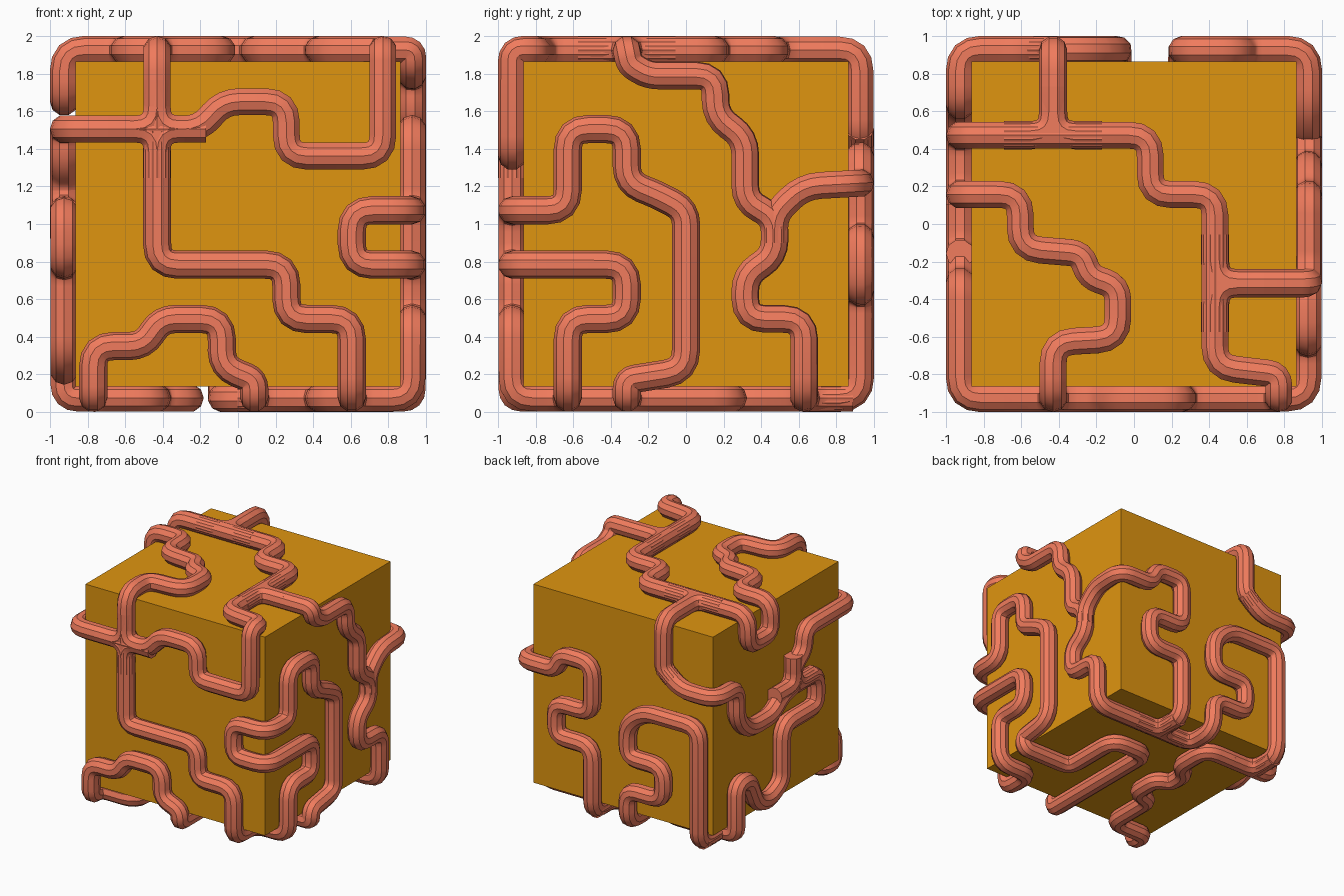
import bpy
from mathutils import Vector
from itertools import combinations

if "Cube" in bpy.data.objects:
    bpy.data.objects.remove(bpy.data.objects["Cube"])

H = 0.865            # half size of the cube
E = 0.925            # distance of pipe centre lines from the cube centre
RAD = 0.075          # pipe radius
LO, HI = 1 - E, 1 + E


def material(name, rgb):
    m = bpy.data.materials.new(name)
    m.diffuse_color = (*rgb, 1)
    m.use_nodes = True
    m.node_tree.nodes["Principled BSDF"].inputs["Base Color"].default_value = m.diffuse_color
    return m


# Helpers that place 2D face coordinates in space
def F(*p): return [Vector((a, -E, b)) for a, b in p]     # front (x, z)
def B(*p): return [Vector((a, E, b)) for a, b in p]      # back (x, z)
def R(*p): return [Vector((E, a, b)) for a, b in p]      # right (y, z)
def L(*p): return [Vector((-E, a, b)) for a, b in p]     # left (y, z)
def T(*p): return [Vector((a, b, HI)) for a, b in p]     # top (x, y)
def D(*p): return [Vector((a, b, LO)) for a, b in p]     # bottom (x, y)


def rounded(pts, r):
    """Replace every bend of a polyline by a short arc."""
    out = [pts[0]]
    for a, p, b in zip(pts, pts[1:], pts[2:]):
        t = min(r, 0.47 * (a - p).length, 0.47 * (b - p).length)
        s, e = p + (a - p).normalized() * t, p + (b - p).normalized() * t
        for i in range(5):
            k = i / 4
            out.append(s * (1 - k) ** 2 + p * 2 * k * (1 - k) + e * k * k)
    return out + [pts[-1]]


def pipe(curve, pts, r=0.11):
    pts = rounded(pts, r)
    s = curve.splines.new('POLY')
    s.points.add(len(pts) - 1)
    for q, p in zip(s.points, pts):
        q.co = (*p, 1)
    s.use_smooth = True


def junction(curve, c, arms):
    """Fillet every corner between pipes that meet in c."""
    for a, b in combinations([Vector(v) for v in arms], 2):
        if a.dot(b) > -0.5:
            pipe(curve, [c + a * 0.26, c, c + b * 0.26], 0.12)


# Cube core
bpy.ops.mesh.primitive_cube_add(size=2 * H, location=(0, 0, 1))
cube = bpy.context.object
cube.name = "cube_core"
cube.data.materials.append(material("orange", (0.74, 0.30, 0.005)))

# Pipe network
cu = bpy.data.curves.new("surface_pipes", 'CURVE')
cu.dimensions = '3D'
cu.bevel_depth = RAD
cu.bevel_resolution = 3
cu.use_fill_caps = True

# Front top down to the bottom, then over the right face back to the front
pipe(cu, F((-.43, 1.505), (-.43, .784), (.257, .784), (.257, .495), (.605, .495), (.605, LO))
     + D((.605, -.629)) + R((-.629, LO), (-.629, .495), (-.315, .495), (-.315, .784), (-E, .784))
     + F((.605, .784), (.605, 1.073)) + R((-E, 1.073), (-.629, 1.073), (-.629, 1.505),
                                          (-.315, 1.505), (-.315, 1.22), (-.14, 1.15), (0, 1.073),
                                          (0, .22), (-.315, .17), (-.315, LO))
     + D((.43, -.315), (.43, .25), (.086, .25), (.086, -E))
     + F((.086, .17), (-.086, .24), (-.086, .495), (-.41, .495), (-.5, .351), (-.77, .351), (-.77, LO))
     + D((-.77, -.786), (-.43, -.786), (-.43, -.315), (-.257, -.28), (-.257, -.02), (-.38, .02),
         (-.38, .2), (-.257, .3), (-.257, .629), (-.77, .629)))

# Left face: bottom edge up to the junction and on to the front
pipe(cu, D((-.77, .629)) + L((.629, LO), (.629, .495), (.472, .495), (.36, .25), (.2, .207),
                             (0, .3), (0, .784), (-.472, .784), (-.472, 1.073), (-.157, 1.073)))
pipe(cu, B((-.43, 1.505), (-.605, 1.361), (-E, 1.361))
     + L((.629, 1.361), (.629, 1.073), (.472, .928), (.157, .928), (0, 1.05), (-.157, 1.073),
         (-.157, 1.24), (-.3, 1.33), (-.315, 1.505), (-E, 1.505))
     + F((-.2, 1.505), (-.08, 1.65), (.257, 1.65), (.257, 1.361), (.77, 1.361), (.77, HI))
     + T((.77, -.80), (.43, -.76), (.43, .157), (.086, .157), (.086, .472), (-E, .472))
     + L((.472, 1.65), (.157, 1.65))
     + T((-E, .157), (-.605, .157), (-.605, -.13), (-.28, -.157), (-.24, -.28), (-.086, -.33),
         (-.086, -.61), (-.43, -.63), (-.43, -E)) + F((-.43, 1.505)))

# Top to back branch
pipe(cu, T((-.43, .472), (-.43, E)) + B((-.43, 1.505), (-.52, 1.43)))

# Top to right branch, down the right face and under the bottom
pipe(cu, T((.43, -.315), (E, -.315))
     + R((-.3, 1.85), (-.2, 1.79), (.157, 1.79), (.157, 1.57), (.315, 1.46), (.315, 1.12),
         (.472, 1.04), (.472, .83), (.315, .73), (.315, .495), (.629, .495), (.629, LO))
     + D((-.086, .629))
     + B((-.086, LO), (-.086, .351), (-.43, .351), (-.43, .639), (-.086, .639), (-.086, .928),
         (-.257, 1.073), (-.77, 1.073), (-.77, LO)) + D((-.77, .629)))

# Right face branch round to the back and down
pipe(cu, R((.472, .9), (.472, 1.05), (.62, 1.2), (E, 1.217))
     + B((.605, 1.217), (.54, 1.361), (.257, 1.361), (.257, .928), (.605, .928),
         (.605, .639), (.257, .639), (.257, LO)) + D((.257, .629)))

# Blended junctions
X, Y, Z = (1, 0, 0), (0, 1, 0), (0, 0, 1)
nX, nY, nZ = (-1, 0, 0), (0, -1, 0), (0, 0, -1)
junction(cu, F((-.43, 1.505))[0], (X, nX, Z, nZ))
junction(cu, T((-.43, .472))[0], (X, nX, Y))
junction(cu, T((.43, -.315))[0], (X, Y, nY))
junction(cu, L((-.157, 1.073))[0], (Z, nY, Y))
junction(cu, D((.257, .629))[0], (X, nX, Y))
junction(cu, D((-.77, .629))[0], (X, Y))

pipes = bpy.data.objects.new("surface_pipes", cu)
bpy.context.collection.objects.link(pipes)
cu.materials.append(material("coral", (0.88, 0.20, 0.11)))

# Turn the curve into a smooth mesh
bpy.ops.object.select_all(action='DESELECT')
pipes.select_set(True)
bpy.context.view_layer.objects.active = pipes
bpy.ops.object.convert(target='MESH')
bpy.ops.object.shade_smooth_by_angle()
